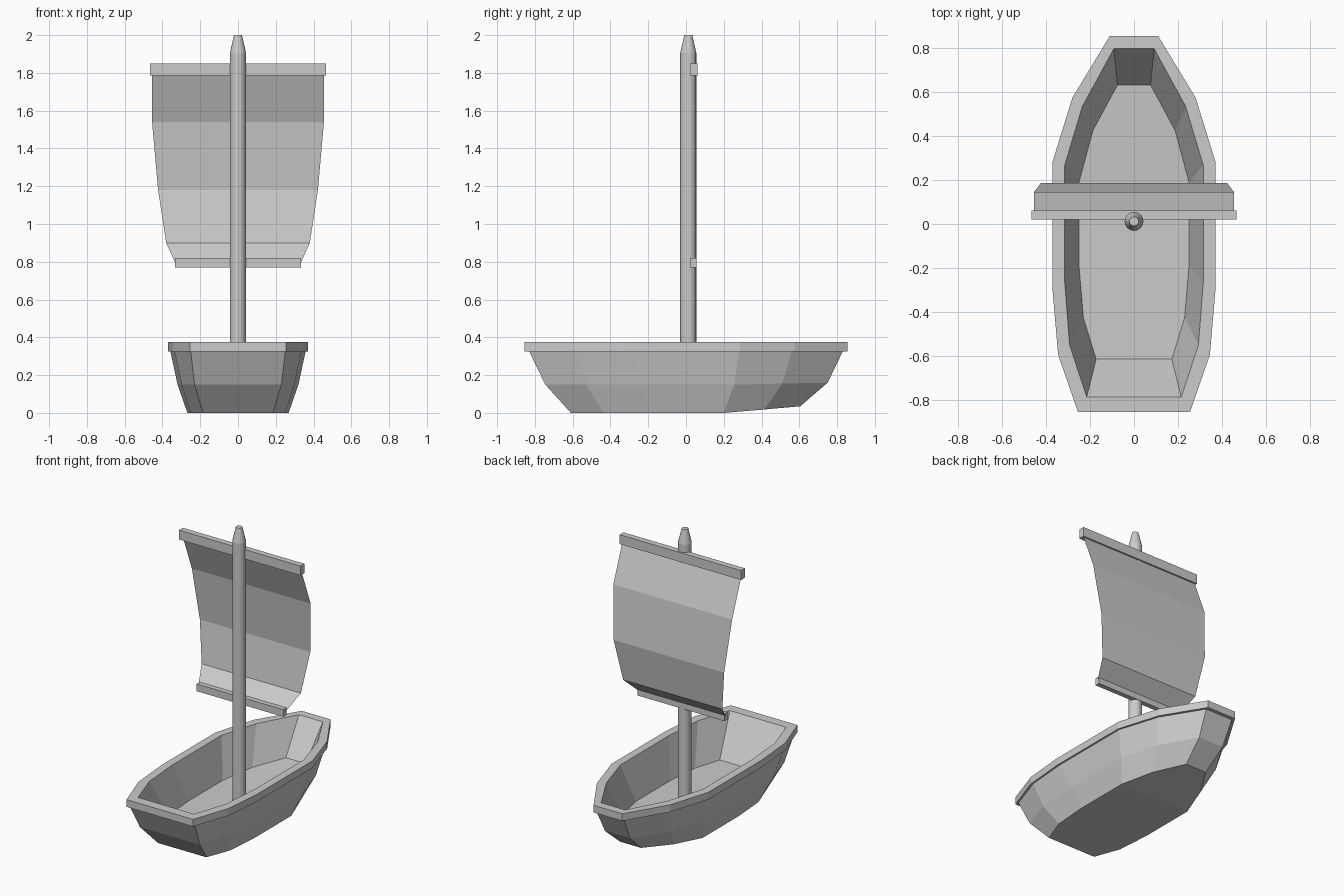
import bpy, bmesh
from mathutils import Matrix

if "Cube" in bpy.data.objects:
    bpy.data.objects.remove(bpy.data.objects["Cube"])


def finish(name, bm, closed=True):
    if closed:
        bmesh.ops.recalc_face_normals(bm, faces=bm.faces)
    mesh = bpy.data.meshes.new(name)
    bm.to_mesh(mesh)
    bm.free()
    obj = bpy.data.objects.new(name, mesh)
    bpy.context.collection.objects.link(obj)
    return obj


def box(name, x, y0, y1, z0, z1):
    bm = bmesh.new()
    bmesh.ops.create_cube(bm, size=1, matrix=Matrix.Translation((0, (y0 + y1) / 2, (z0 + z1) / 2))
                          @ Matrix.Diagonal((2 * x, y1 - y0, z1 - z0, 1)))
    return finish(name, bm)


# Hull: right-hand half outlines (x, y) from stern end to bow end, with their heights
bottom = [(.185, -.61), (.25, -.435), (.268, -.19), (.268, .20), (.195, .415), (.08, .605)]
middle = [(.23, -.745), (.298, -.53), (.32, -.225), (.32, .255), (.24, .51), (.095, .75)]
under = [(.25, -.83), (.335, -.585), (.358, -.30), (.358, .28), (.27, .56), (.105, .83)]
rim = [(.255, -.855), (.345, -.595), (.37, -.305), (.37, .285), (.28, .575), (.11, .855)]
inner = [(.215, -.787), (.293, -.55), (.315, -.265), (.315, .268), (.235, .535), (.092, .797)]
floor = [(.172, -.615), (.23, -.427), (.25, -.19), (.25, .19), (.187, .425), (.075, .632)]
flat = [0] * 6
rise = [0, 0, 0, 0, .018, .035]
levels = [(bottom, 0, rise), (middle, .15, [0, 0, 0, 0, .005, .01]), (under, .325, flat),
          (rim, .325, flat), (rim, .375, flat), (inner, .375, flat), (floor, .11, rise)]

bm = bmesh.new()
rings = []
for pts, z, lift in levels:
    right = [bm.verts.new((x, y, z + l)) for (x, y), l in zip(pts, lift)]
    left = [bm.verts.new((-x, y, z + l)) for (x, y), l in zip(pts, lift)]
    rings.append(right + left[::-1])
for a, b in zip(rings, rings[1:]):
    for i in range(12):
        j = (i + 1) % 12
        bm.faces.new((a[i], a[j], b[j], b[i]))
for r in (rings[0], rings[-1]):
    for i in range(5):
        bm.faces.new((r[i], r[i + 1], r[10 - i], r[11 - i]))
finish("hull", bm)

# Mast: straight pole with a tapered tip
bm = bmesh.new()
mast_y = .012
for r1, r2, z0, z1 in ((.043, .043, .10, 1.905), (.043, .021, 1.905, 2.0)):
    bmesh.ops.create_cone(bm, cap_ends=True, segments=16, radius1=r1, radius2=r2, depth=z1 - z0,
                          matrix=Matrix.Translation((0, mast_y, (z0 + z1) / 2)))
inside = [f for f in bm.faces if all(abs(v.co.z - 1.905) < 1e-4 for v in f.verts)]
bmesh.ops.delete(bm, geom=inside, context='FACES_ONLY')
bmesh.ops.remove_doubles(bm, verts=bm.verts, dist=1e-4)
finish("mast", bm)

# Yards
box("upper_yard", .465, .02, .062, 1.785, 1.85)
box("lower_yard", .333, .022, .056, .77, .82)

# Sail: thin billowing sheet, rows of (half width, y, z)
bm = bmesh.new()
rows = [(.335, .045, .80), (.38, .145, .90), (.423, .187, 1.18), (.455, .145, 1.54), (.455, .045, 1.80)]
pairs = [[bm.verts.new((s * x, y, z)) for s in (-1, 1)] for x, y, z in rows]
for (a, b), (c, d) in zip(pairs, pairs[1:]):
    bm.faces.new((a, b, d, c))
finish("sail", bm, closed=False)
